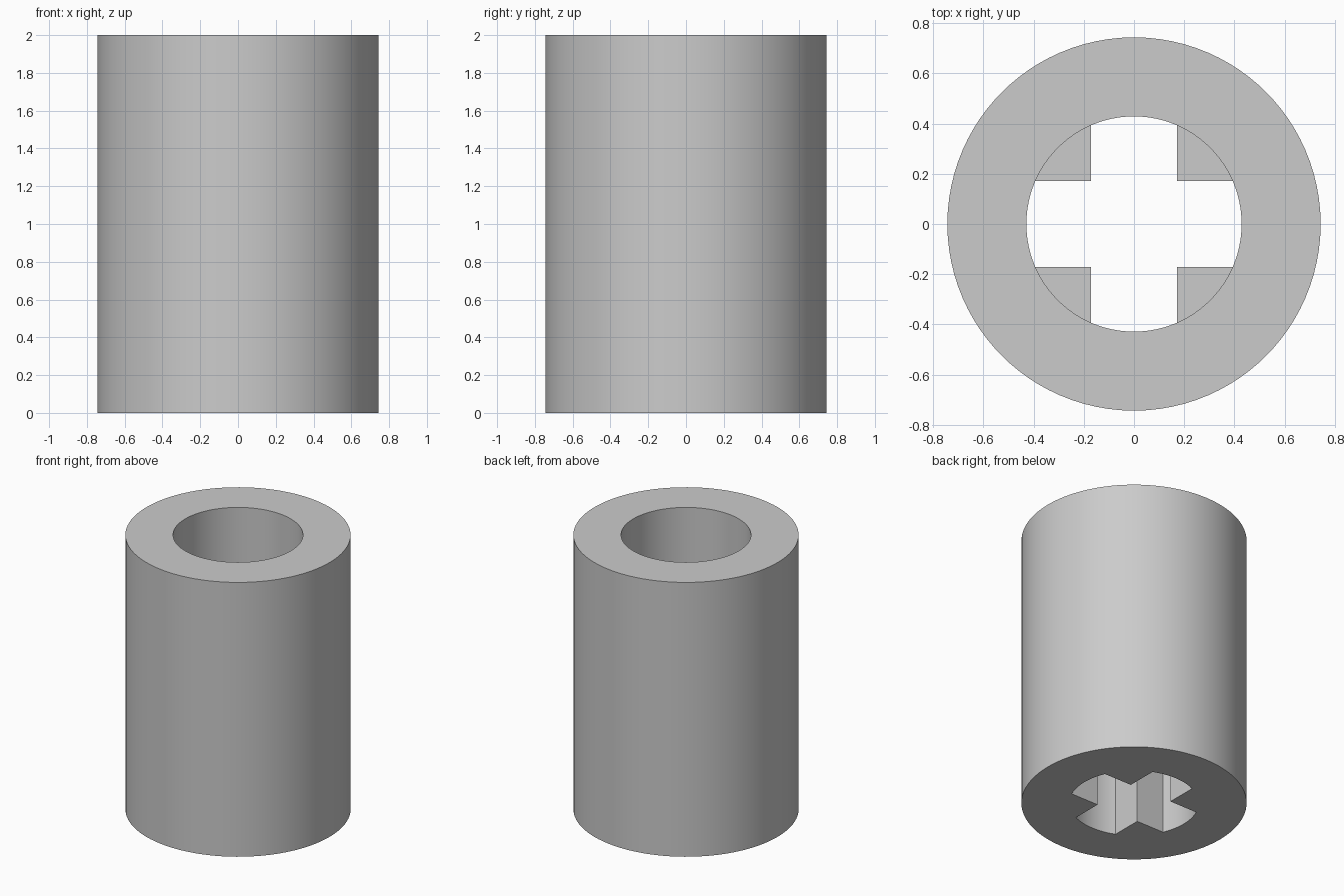
import bpy, bmesh, math

cube = bpy.data.objects.get("Cube")
if cube:
    bpy.data.objects.remove(cube, do_unlink=True)

HEIGHT = 2.0
OUTER = 0.744      # outside radius
BORE = 0.429       # round bore radius
SLOT = 0.171       # half width of the cross slot
LEDGE = 1.0        # height where the cross slot meets the round bore
SEG = 12           # segments per slot end and per corner block

grey = bpy.data.materials.new("plain grey")
grey.use_nodes = True
colour = (0.6, 0.6, 0.6, 1)
grey.diffuse_color = colour
grey.node_tree.nodes["Principled BSDF"].inputs["Base Color"].default_value = colour

# Angles run slot end, corner block, slot end ... all the way round
half = math.asin(SLOT / BORE)
angles = []
for k in range(4):
    start = k * math.pi / 2
    angles += [start - half + 2 * half * i / SEG for i in range(SEG)]
    angles += [start + half + (math.pi / 2 - 2 * half) * i / SEG for i in range(SEG)]
count = len(angles)

bm = bmesh.new()


def ring(radius, z):
    return [bm.verts.new((radius * math.cos(a), radius * math.sin(a), z)) for a in angles]


def strip(low, high, indices):
    for i in indices:
        j = (i + 1) % count
        bm.faces.new((low[i], low[j], high[j], high[i]))


outer_low, outer_top = ring(OUTER, 0), ring(OUTER, HEIGHT)
bore_low, bore_mid, bore_top = ring(BORE, 0), ring(BORE, LEDGE), ring(BORE, HEIGHT)

# Outer wall, top rim and round bore
strip(outer_low, outer_top, range(count))
strip(outer_top, bore_top, range(count))
strip(bore_top, bore_mid, range(count))

for k in range(4):
    first = k * 2 * SEG
    slot_end = range(first, first + SEG)
    block = [(first + SEG + i) % count for i in range(SEG + 1)]

    # Curved slot end and the bottom rim beside it
    strip(bore_mid, bore_low, slot_end)
    strip(bore_low, outer_low, slot_end)

    # Corner block: ledge, two flat slot walls, bottom face
    a = (k + 0.5) * math.pi / 2
    r = SLOT * math.sqrt(2)
    x, y = r * math.cos(a), r * math.sin(a)
    low, high = bm.verts.new((x, y, 0)), bm.verts.new((x, y, LEDGE))
    s, e = block[0], block[-1]
    bm.faces.new([bore_mid[i] for i in block] + [high])
    bm.faces.new((bore_low[s], low, high, bore_mid[s]))
    bm.faces.new((low, bore_low[e], bore_mid[e], high))
    bm.faces.new([outer_low[i] for i in block] + [bore_low[e], low, bore_low[s]])

# Remove the lower bore points that lie inside the solid corner blocks
bmesh.ops.delete(bm, geom=[v for v in bm.verts if not v.link_faces], context='VERTS')
bmesh.ops.recalc_face_normals(bm, faces=bm.faces[:])

mesh = bpy.data.meshes.new("connector_sleeve")
bm.to_mesh(mesh)
bm.free()
mesh.materials.append(grey)
sleeve = bpy.data.objects.new("connector_sleeve", mesh)
bpy.context.collection.objects.link(sleeve)

# Smooth round walls, sharp rims and slot corners
bpy.ops.object.select_all(action='DESELECT')
sleeve.select_set(True)
bpy.context.view_layer.objects.active = sleeve
bpy.ops.object.shade_smooth_by_angle(angle=math.radians(30))
